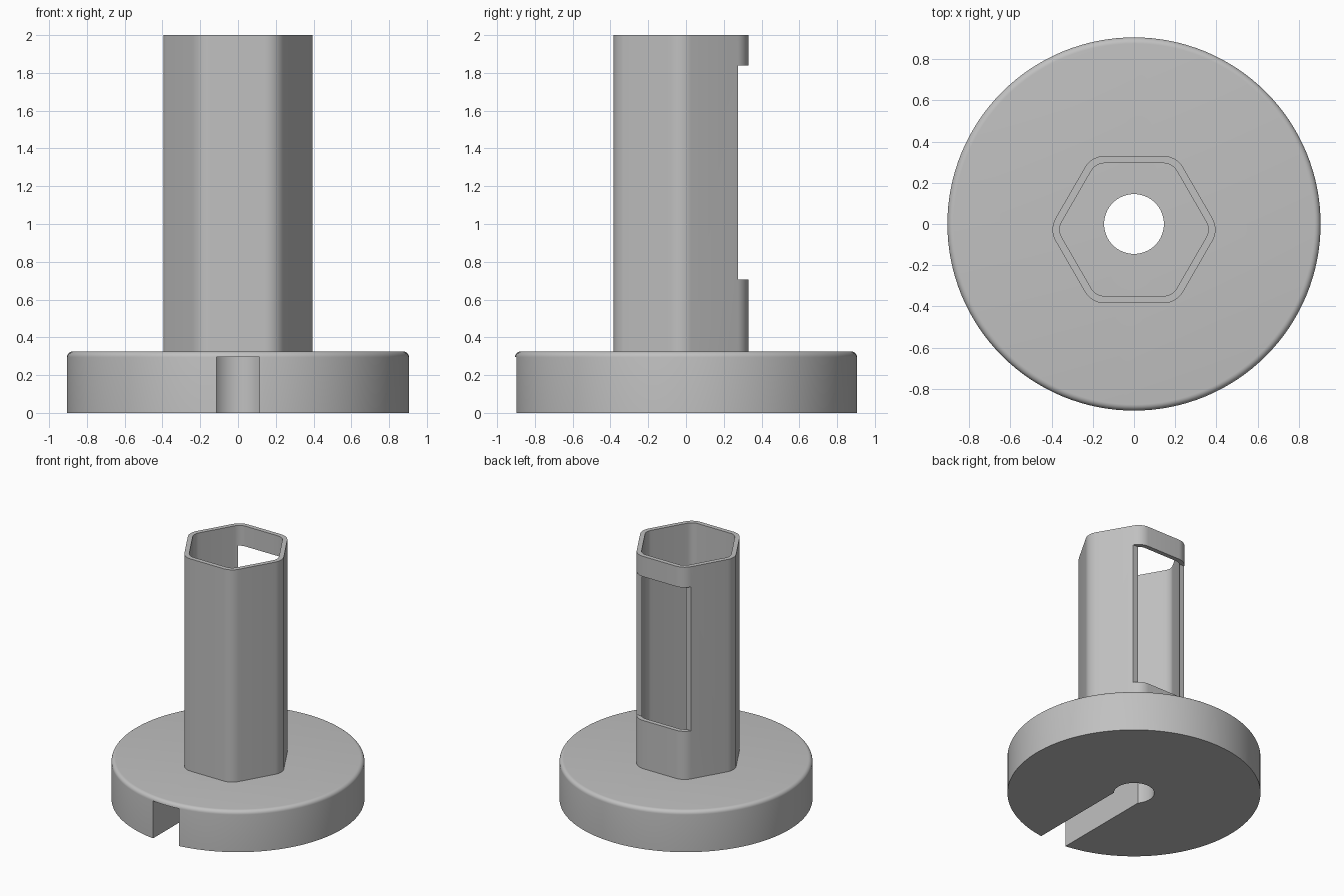
import bpy, bmesh
from math import cos, sin, pi, sqrt

cube = bpy.data.objects.get("Cube")
if cube:
    bpy.data.objects.remove(cube)

grey = bpy.data.materials.new("plain grey")
grey.use_nodes = True
colour = (0.53, 0.53, 0.53, 1)
grey.diffuse_color = colour
grey.node_tree.nodes["Principled BSDF"].inputs["Base Color"].default_value = colour


def circle(radius, z, n=128):
    return [(radius * cos(2 * pi * i / n), radius * sin(2 * pi * i / n), z) for i in range(n)]


def rounded_hexagon(apothem, fillet, z, cy=-0.027, steps=8):
    # Flat sides face front and back; corners point left and right
    points = []
    centre_dist = (apothem - fillet) * 2 / sqrt(3)
    for k in range(6):
        corner = k * pi / 3
        for s in range(steps + 1):
            a = corner - pi / 6 + pi / 3 * s / steps
            points.append((centre_dist * cos(corner) + fillet * cos(a),
                           cy + centre_dist * sin(corner) + fillet * sin(a), z))
    return points


def box_loop(x0, x1, y0, y1, z):
    return [(x0, y0, z), (x1, y0, z), (x1, y1, z), (x0, y1, z)]


def loft(name, loops, ring=False):
    # Bridge successive loops; a ring joins the last to the first, otherwise cap both ends
    bm = bmesh.new()
    rows = [[bm.verts.new(p) for p in loop] for loop in loops]
    pairs = list(zip(rows, rows[1:]))
    if ring:
        pairs.append((rows[-1], rows[0]))
    else:
        bm.faces.new(rows[0][::-1])
        bm.faces.new(rows[-1])
    for low, high in pairs:
        n = len(low)
        for i in range(n):
            j = (i + 1) % n
            bm.faces.new((low[i], low[j], high[j], high[i]))
    bmesh.ops.recalc_face_normals(bm, faces=bm.faces)
    mesh = bpy.data.meshes.new(name)
    bm.to_mesh(mesh)
    bm.free()
    mesh.materials.append(grey)
    obj = bpy.data.objects.new(name, mesh)
    bpy.context.collection.objects.link(obj)
    return obj


def select_only(obj):
    bpy.ops.object.select_all(action='DESELECT')
    obj.select_set(True)
    bpy.context.view_layer.objects.active = obj


def cut(obj, cutter):
    mod = obj.modifiers.new("cut", 'BOOLEAN')
    mod.operation = 'DIFFERENCE'
    mod.solver = 'EXACT'
    mod.object = cutter
    select_only(obj)
    bpy.ops.object.modifier_apply(modifier=mod.name)
    bpy.data.objects.remove(cutter)


# Round base with a filleted top rim
R, H, F = 0.905, 0.325, 0.03
rim = [circle(R - F + F * cos(a), H - F + F * sin(a))
       for a in (pi / 2 * i / 6 for i in range(7))]
base = loft("round_base", [circle(R, 0)] + rim)

# Centre hole, and the slot under the base running out to the front
cut(base, loft("hole_cutter", [circle(0.145, -0.1, 64), circle(0.145, 0.5, 64)]))
cut(base, loft("slot_cutter", [box_loop(-0.113, 0.113, -1, 0, z) for z in (-0.1, 0.295)]))

# Hollow hexagonal post
outer, inner = (0.357, 0.11), (0.322, 0.075)
post = loft("hexagonal_post", [rounded_hexagon(*outer, H), rounded_hexagon(*outer, 2),
                               rounded_hexagon(*inner, 2), rounded_hexagon(*inner, H)], ring=True)

# Window through the back wall
cut(post, loft("window_cutter", [box_loop(-0.5, 0.5, 0.275, 0.5, z) for z in (0.705, 1.84)]))

for part in (base, post):
    select_only(part)
    bpy.ops.object.shade_smooth_by_angle(angle=pi / 6)
